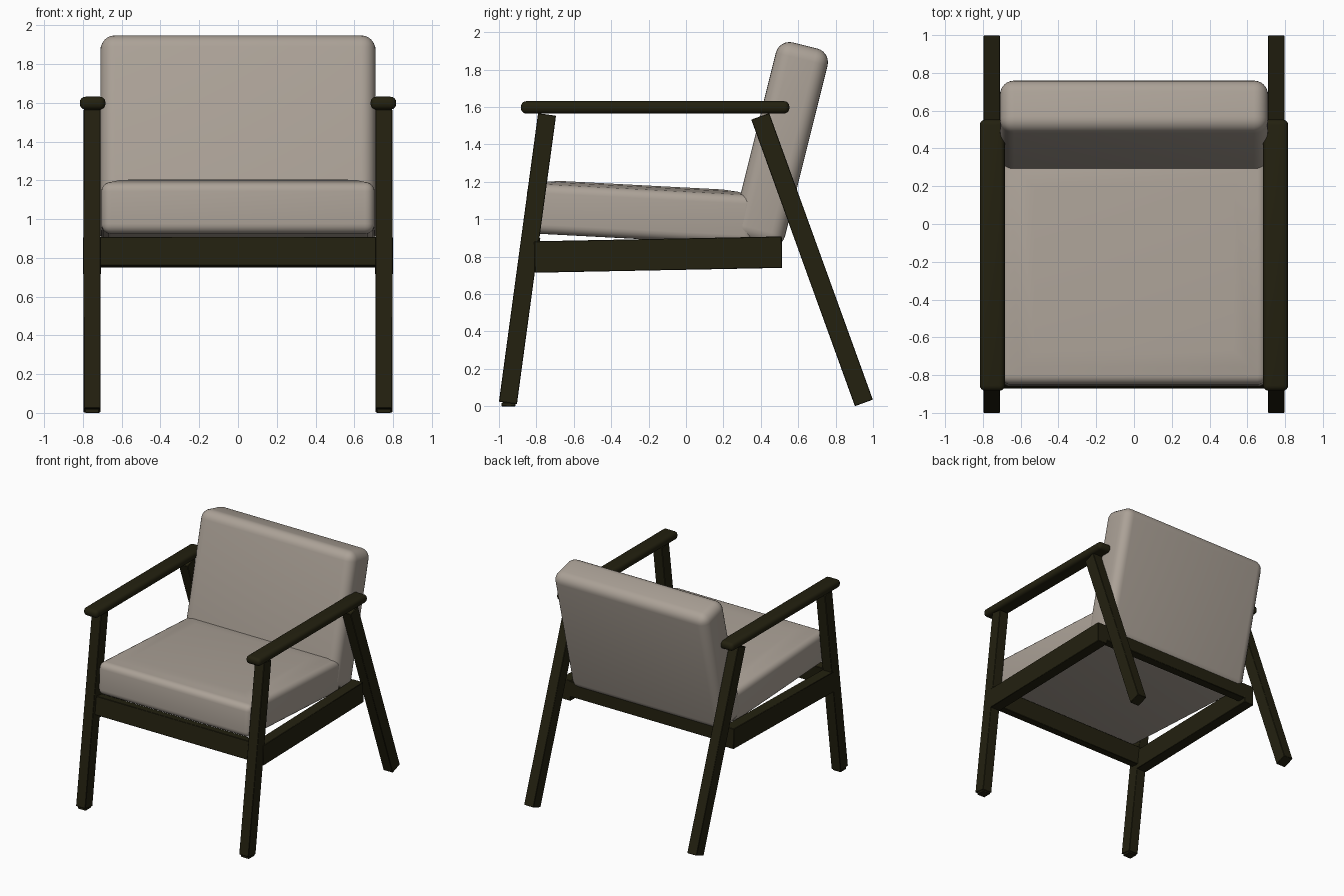
import bpy, bmesh, math
from mathutils import Matrix, Vector

if "Cube" in bpy.data.objects:
    bpy.data.objects.remove(bpy.data.objects["Cube"])


def material(name, rgb):
    m = bpy.data.materials.new(name)
    m.diffuse_color = (*rgb, 1)
    m.use_nodes = True
    m.node_tree.nodes["Principled BSDF"].inputs["Base Color"].default_value = m.diffuse_color
    return m


WOOD = material("dark wood", (0.017, 0.015, 0.005))
FABRIC = material("beige fabric", (0.41, 0.36, 0.31))


def block(name, size, centre, tilt, mat, radius, segments, crown=0):
    """Box tilted about x (degrees), with rounded edges and an optional raised top."""
    bm = bmesh.new()
    bmesh.ops.create_cube(bm, size=1)
    bmesh.ops.scale(bm, vec=size, verts=bm.verts)
    bmesh.ops.bevel(bm, geom=bm.edges[:], offset=radius, segments=segments,
                    profile=0.5, affect='EDGES', clamp_overlap=True)
    if crown:
        bm.normal_update()
        top = max(bm.faces, key=lambda f: f.calc_center_median().z)
        for inset, rise in ((0.06, crown * 0.6), (0.12, crown * 0.4)):
            bmesh.ops.inset_region(bm, faces=[top], thickness=inset)
            for v in top.verts:
                v.co.z += rise
    bm.transform(Matrix.Translation(centre) @ Matrix.Rotation(math.radians(tilt), 4, 'X'))
    mesh = bpy.data.meshes.new(name)
    bm.to_mesh(mesh)
    bm.free()
    mesh.materials.append(mat)
    obj = bpy.data.objects.new(name, mesh)
    bpy.context.collection.objects.link(obj)
    bpy.ops.object.select_all(action='DESELECT')
    obj.select_set(True)
    bpy.context.view_layer.objects.active = obj
    bpy.ops.object.shade_smooth_by_angle(angle=math.radians(40))
    return obj


def beam(name, x, width, depth, low, high):
    """Straight wooden bar between two (y, z) points."""
    a, b = Vector((x, *low)), Vector((x, *high))
    d = b - a
    tilt = math.degrees(math.atan2(-d.y, d.z))
    return block(name, (width, depth, d.length), (a + b) / 2, tilt, WOOD, 0.003, 1)


# side frames
for side, s in (("left", -1), ("right", 1)):
    x = s * 0.753
    beam(side + "_front_leg", x, 0.086, 0.097, (-0.952, 0.018), (-0.743, 1.56))
    beam(side + "_rear_leg", x, 0.086, 0.102, (0.951, 0.018), (0.397, 1.55))
    beam(side + "_side_rail", x, 0.092, 0.168, (-0.81, 0.798), (0.513, 0.824))
    block(side + "_foot_pad", (0.074, 0.075, 0.02), (x, -0.948, 0.01), 0, WOOD, 0.003, 1)
    block(side + "_armrest", (0.132, 1.435, 0.066), (s * 0.75, -0.165, 1.598), 0,
          WOOD, 0.028, 4)

# cross rails
block("front_rail", (1.44, 0.075, 0.15), (0, -0.825, 0.83), -7, WOOD, 0.003, 1)
block("rear_rail", (1.44, 0.075, 0.13), (0, 0.476, 0.84), 0, WOOD, 0.003, 1)

# cushions
block("seat_cushion", (1.41, 1.22, 0.268), (0, -0.245, 1.028), -3, FABRIC, 0.05, 5, crown=0.02)
block("back_cushion", (1.42, 0.285, 1.09), (0, 0.505, 1.4), -14, FABRIC, 0.075, 6)
